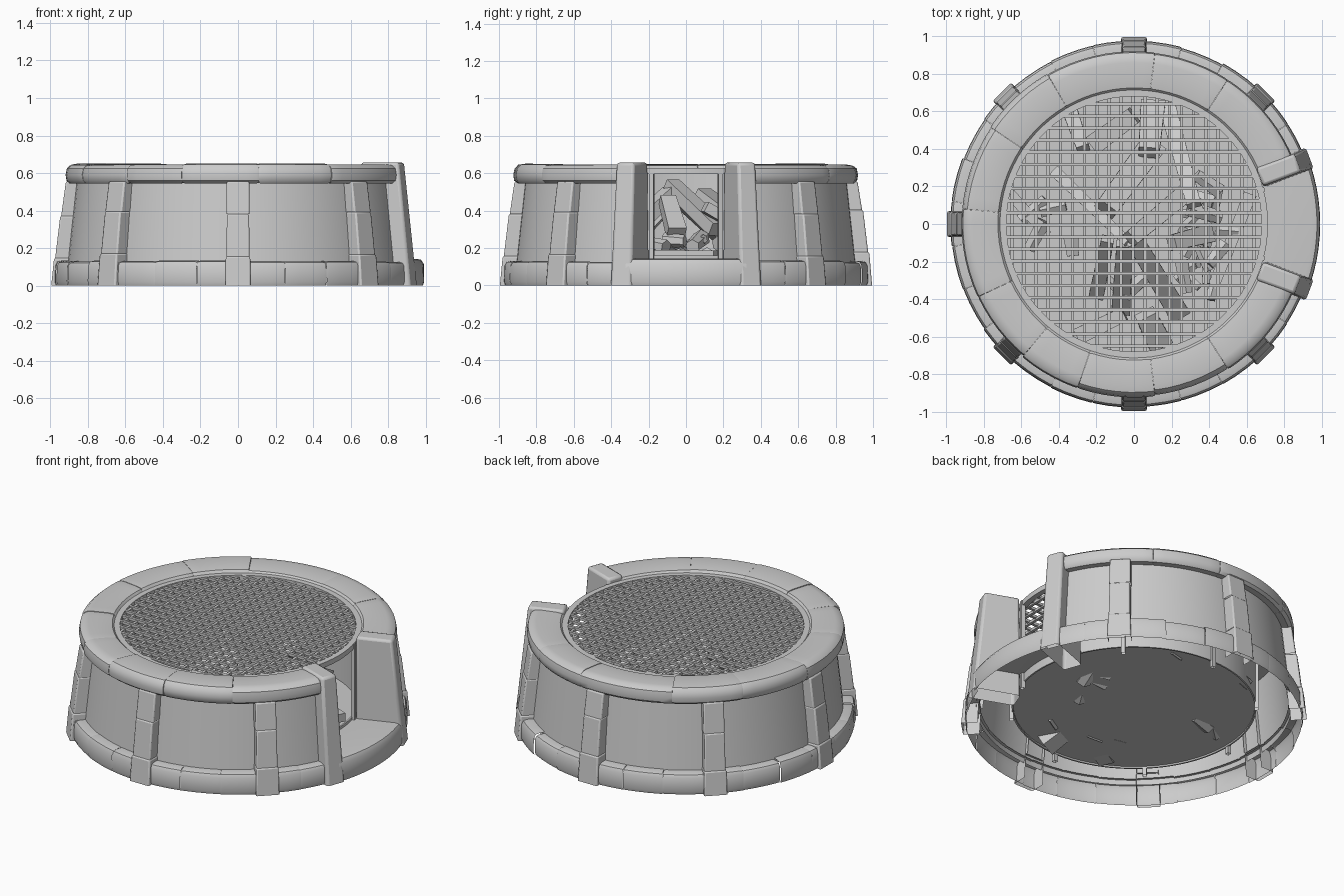
import bpy, bmesh, math, random
from mathutils import Vector, Matrix

if "Cube" in bpy.data.objects:
    bpy.data.objects.remove(bpy.data.objects["Cube"])

random.seed(4)
rad = math.radians


def finish(name, bm, smooth=35, bevel=0):
    bmesh.ops.recalc_face_normals(bm, faces=bm.faces)
    me = bpy.data.meshes.new(name)
    bm.to_mesh(me)
    bm.free()
    ob = bpy.data.objects.new(name, me)
    bpy.context.collection.objects.link(ob)
    if smooth:
        bpy.ops.object.select_all(action='DESELECT')
        ob.select_set(True)
        bpy.context.view_layer.objects.active = ob
        bpy.ops.object.shade_smooth_by_angle(angle=rad(smooth))
    if bevel:
        m = ob.modifiers.new("soft_edges", 'BEVEL')
        m.width, m.segments, m.limit_method = bevel, 2, 'ANGLE'
    return ob


def sweep(bm, profile, a0, a1, closed=False, inset=0.0, step=4, wrap=False):
    """Sweep an (r, z) profile from angle a0 to a1 degrees; inset softens the ends."""
    n = max(2, round((a1 - a0) / step))
    angs = [a0 + (a1 - a0) * i / n for i in range(n + (0 if wrap else 1))]
    if inset:
        angs = [a0] + [a0 + 0.8] + angs[1:-1] + [a1 - 0.8, a1]
    cr = sum(p[0] for p in profile) / len(profile)
    cz = sum(p[1] for p in profile) / len(profile)
    rings = []
    for i, a in enumerate(angs):
        s = 1 - inset if inset and i in (0, len(angs) - 1) else 1
        c, d = math.cos(rad(a)), math.sin(rad(a))
        rings.append([bm.verts.new(((cr + (r - cr) * s) * c, (cr + (r - cr) * s) * d,
                                    cz + (z - cz) * s if z > 0 else 0)) for r, z in profile])
    m = len(profile)
    for i in range(len(rings) if wrap else len(rings) - 1):
        A, B = rings[i], rings[(i + 1) % len(rings)]
        for j in range(m if closed else m - 1):
            k = (j + 1) % m
            bm.faces.new((A[j], A[k], B[k], B[j]))
    if closed and not wrap:
        bm.faces.new(rings[0])
        bm.faces.new(rings[-1])


def slab(bm, ang, levels, back=True):
    """Stack of radial rectangles (z, r_in, r_out, half_width), open underneath."""
    rot = Matrix.Rotation(rad(ang), 3, 'Z')
    rings = [[bm.verts.new(rot @ Vector((r, w, z))) for r, w in
              ((ri, -h), (ro, -h), (ro, h), (ri, h))] for z, ri, ro, h in levels]
    for A, B in zip(rings, rings[1:]):
        for j in range(4 if back else 3):
            k = (j + 1) % 4
            bm.faces.new((A[j], A[k], B[k], B[j]))
    bm.faces.new(rings[-1])


def stick(bm, p, q, w, h, sides=4, taper=0.8):
    """Tapered prism from p to q."""
    p, q = Vector(p), Vector(q)
    rot = (q - p).to_track_quat('Z', 'Y').to_matrix()
    ends = []
    for c, s in ((p, 1), (q, taper)):
        ends.append([bm.verts.new(c + rot @ Vector((
            s * w * .5 * math.cos((i + .5) * math.tau / sides) / math.cos(math.pi / sides),
            s * h * .5 * math.sin((i + .5) * math.tau / sides) / math.cos(math.pi / sides), 0)))
            for i in range(sides)])
    for j in range(sides):
        k = (j + 1) % sides
        bm.faces.new((ends[0][j], ends[0][k], ends[1][k], ends[1][j]))
    bm.faces.new(ends[0])
    bm.faces.new(ends[1])


# Sloping outer wall, open on the right side
bm = bmesh.new()
sweep(bm, [(0.91, 0.10), (0.86, 0.56)], 20, 340)
finish("wall", bm)

# Top rim stones
bm = bmesh.new()
cuts = [22, 57, 83, 120, 146, 175, 205, 230, 251, 277, 303, 338]
for a, b in zip(cuts, cuts[1:]):
    j, k = random.uniform(-.004, .004), random.uniform(-.006, .004)
    sweep(bm, [(0.71, 0.55), (0.90, 0.545), (0.917 + k, 0.56), (0.922 + k, 0.59),
               (0.915 + k, 0.625), (0.895 + k, 0.643 + j), (0.86, 0.648 + j),
               (0.76, 0.645 + j), (0.725, 0.64 + j), (0.708, 0.62)],
          a + .03, b - .03, True, 0.03)
finish("rim_stones", bm)

# Base course stones
bm = bmesh.new()
a, n = 19, 23
for i in range(n):
    w, j = 322 / n, random.uniform(-.005, .005)
    sweep(bm, [(0.968 + j, 0), (0.975 + j, 0.02), (0.972 + j, 0.105), (0.962 + j, 0.124 + j),
               (0.94, 0.13 + j), (0.89, 0.13 + j)], a + .03, a + w - .03, False, 0.04)
    a += w
finish("base_stones", bm)

# Sill stone under the opening
bm = bmesh.new()
sweep(bm, [(0.985, 0), (0.992, 0.02), (0.99, 0.115), (0.975, 0.138),
           (0.95, 0.143), (0.70, 0.143)], -19, 19)
finish("sill_stone", bm)

# Buttresses of three stacked stones
bm = bmesh.new()
for ang in range(45, 316, 45):
    t = random.uniform(-.02, .02)
    slab(bm, ang, [(0, 0.90, 0.995, 0.068), (0.165 + t, 0.89, 0.98, 0.065)], False)
    slab(bm, ang, [(0.165 + t, 0.88, 0.974, 0.062), (0.39 + t, 0.86, 0.947, 0.059)], False)
    slab(bm, ang, [(0.39 + t, 0.86, 0.942, 0.062), (0.555, 0.84, 0.917, 0.06)], False)
finish("buttresses", bm, 35, 0.008)

# Tall slabs either side of the opening
for name, ang in (("left_jamb", -20.5), ("right_jamb", 20.5)):
    bm = bmesh.new()
    slab(bm, ang, [(0, 0.715, 1.0, 0.06), (0.3, 0.715, 0.968, 0.056), (0.657, 0.715, 0.93, 0.051)])
    finish(name, bm, 35, 0.015)

# Metal liner with a framed opening
bm = bmesh.new()
sweep(bm, [(0.695, 0.09), (0.695, 0.60), (0.705, 0.60), (0.705, 0.09)], 15, 345, True)
sweep(bm, [(0.695, 0.09), (0.695, 0.16), (0.705, 0.16), (0.705, 0.09)], -15, 15, True)
finish("liner", bm)

# Support posts around the liner
bm = bmesh.new()
for ang in [15, 345] + list(range(45, 316, 45)):
    slab(bm, ang, [(0.045, 0.697, 0.72, 0.012), (0.625, 0.697, 0.72, 0.012)])
finish("support_posts", bm, 0)

# Floor plate
bm = bmesh.new()
bmesh.ops.create_circle(bm, cap_ends=True, segments=64, radius=0.698,
                        matrix=Matrix.Translation((0, 0, 0.10)))
finish("floor_plate", bm, 0)

# Grate hoop and crossed bars
bm = bmesh.new()
sweep(bm, [(0.68, 0.595), (0.68, 0.627), (0.714, 0.627), (0.714, 0.595)], 0, 360, True, wrap=True)
finish("grate_hoop", bm)
bm = bmesh.new()
for i in range(-10, 11):
    c = i * 0.0645 - 0.005
    L = math.sqrt(0.688 ** 2 - c * c)
    stick(bm, (c, -L, 0.608), (c, L, 0.608), 0.017, 0.017, 4, 1)
    stick(bm, (-L, c, 0.616), (L, c, 0.616), 0.017, 0.017, 4, 1)
finish("grate_bars", bm, 0)

# Split logs stacked in the pit: start, end, thickness
logs = [
    (-.34, .60, .12, -.27, .40, .32, .08), (-.22, .42, .20, 0, .58, .26, .11),
    (.10, .63, .14, .08, .38, .36, .13), (.18, .62, .12, .32, .10, .42, .09),
    (.10, .42, .22, -.15, .08, .48, .14), (-.42, .28, .16, -.03, -.10, .50, .06),
    (.24, -.48, .12, .0, -.08, .50, .11), (-.07, -.46, .12, -.05, -.10, .48, .10),
    (-.20, -.38, .12, -.14, -.08, .44, .08), (-.30, -.60, .12, -.05, -.48, .16, .09),
    (.14, -.64, .08, .06, -.48, .18, .13), (.28, .17, .30, -.02, -.08, .54, .10),
    (-.66, .16, .14, -.46, -.06, .14, .06), (.62, .16, .16, .42, -.34, .17, .07),
    (.40, -.05, .28, .20, -.10, .46, .10)]
bm = bmesh.new()
for x, y, z, u, v, w, t in logs:
    stick(bm, (x, y, z), (u, v, w), t, t * 0.75, 4, 0.85)
finish("split_logs", bm, 0)

# Short chunks and kindling, mostly toward the opening
bm = bmesh.new()
for i in range(24):
    a = rad(random.uniform(-48, 35) if i < 18 else random.uniform(60, 290))
    r = random.uniform(0.32, 0.55)
    c = Vector((r * math.cos(a), r * math.sin(a), random.uniform(0.12, 0.24)))
    b = random.uniform(0, math.tau)
    d = Vector((math.cos(b), math.sin(b), random.uniform(-.3, .3))) * random.uniform(.05, .09)
    t = random.uniform(.05, .085)
    stick(bm, c - d, c + d, t, t, 6, 0.8)
finish("kindling", bm, 0)
